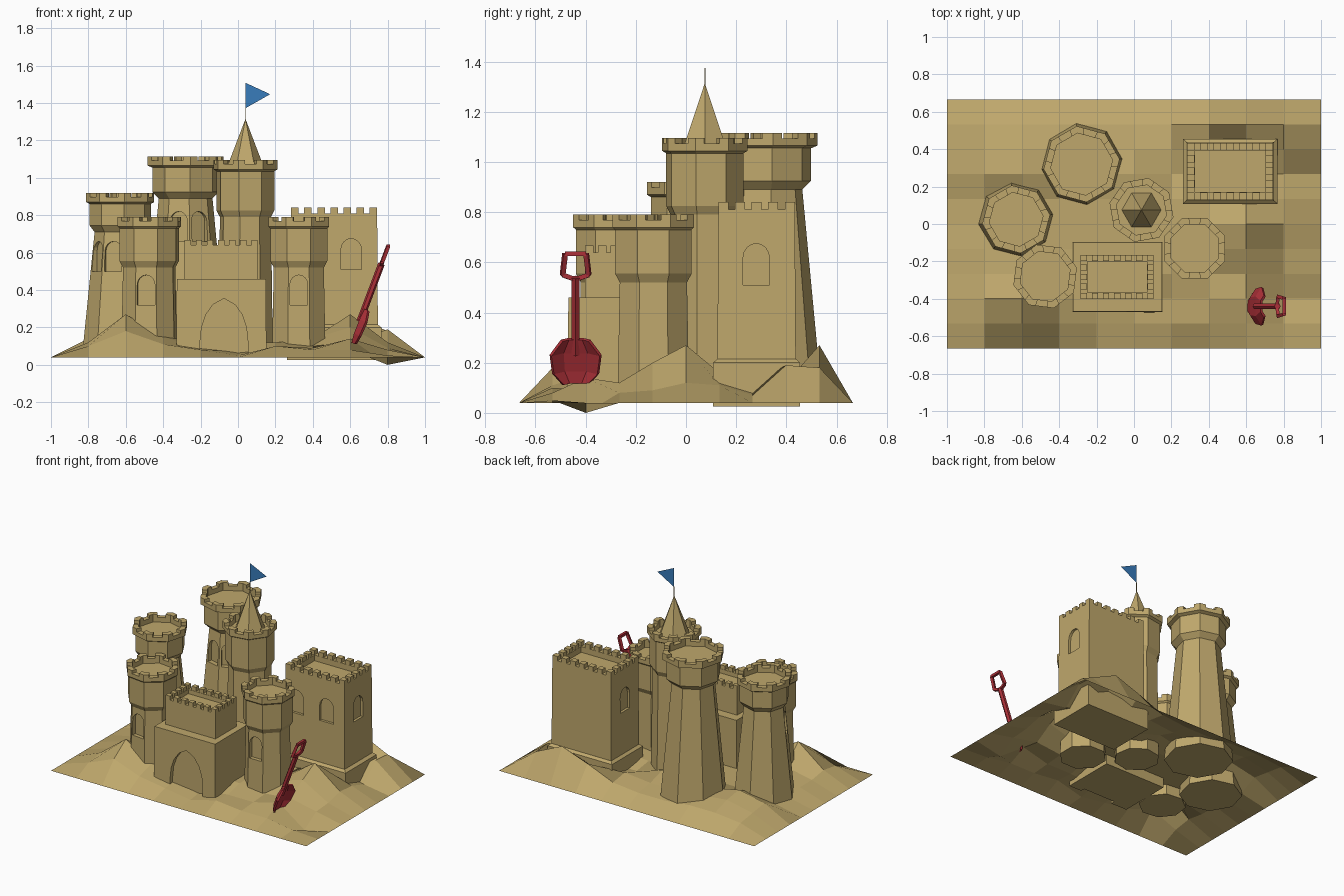
import bpy, bmesh, math
from mathutils import Vector, Matrix

if "Cube" in bpy.data.objects:
    bpy.data.objects.remove(bpy.data.objects["Cube"])


def material(name, col):
    m = bpy.data.materials.new(name)
    m.diffuse_color = (*col, 1)
    m.use_nodes = True
    m.node_tree.nodes["Principled BSDF"].inputs["Base Color"].default_value = m.diffuse_color
    return m


SAND = material("sand", (0.52, 0.39, 0.15))
RED = material("red plastic", (0.42, 0.03, 0.04))
BLUE = material("blue flag", (0.04, 0.20, 0.50))


def finish(name, bm, mat, normals=True):
    if normals:
        bmesh.ops.recalc_face_normals(bm, faces=bm.faces)
    me = bpy.data.meshes.new(name)
    bm.to_mesh(me)
    bm.free()
    me.materials.append(mat)
    ob = bpy.data.objects.new(name, me)
    bpy.context.collection.objects.link(ob)
    return ob


def prism(bm, bottom, top):
    """Closed solid between two matching rings of points."""
    a = [bm.verts.new(p) for p in bottom]
    b = [bm.verts.new(p) for p in top]
    bm.faces.new(a[::-1])
    bm.faces.new(b)
    for i in range(len(a)):
        j = (i + 1) % len(a)
        bm.faces.new((a[i], a[j], b[j], b[i]))


def stack(bm, rings):
    """Closed solid through a list of rings."""
    vs = [[bm.verts.new(p) for p in r] for r in rings]
    bm.faces.new(vs[0][::-1])
    bm.faces.new(vs[-1])
    for a, b in zip(vs, vs[1:]):
        for i in range(len(a)):
            j = (i + 1) % len(a)
            bm.faces.new((a[i], a[j], b[j], b[i]))


def rect(x0, x1, y0, y1, z):
    return [(x0, y0, z), (x1, y0, z), (x1, y1, z), (x0, y1, z)]


def inset_rect(r, d, z):
    x0, x1, y0, y1 = r
    return rect(x0 + d, x1 - d, y0 + d, y1 - d, z)


def arch(w, z0, z1, pointed):
    """Arched outline in (across, z)."""
    h = w / 2
    spring = z1 - (w * 0.9 if pointed else h * 1.1)
    pts = [(-h, z0), (h, z0)]
    for i in range(9):
        t = i / 8
        if pointed:
            s = 1 - abs(2 * t - 1)
            pts.append(((h * math.cos(s * math.pi / 2) ** 0.8 if s < 1 else 0) * (1 if t < .5 else -1),
                        spring + (z1 - spring) * (0.6 * math.sin(s * math.pi / 2) + 0.4 * s)))
        else:
            pts.append((h * math.cos(t * math.pi), spring + (z1 - spring) * math.sin(t * math.pi)))
    return pts


def carve(ob, niches):
    """Cut arched niches: (wall point x, y, facing degrees, width, z0, z1, depth, pointed)."""
    bm = bmesh.new()
    for x, y, deg, w, z0, z1, depth, pointed in niches:
        a = math.radians(deg)
        n, s = Vector((math.cos(a), math.sin(a), 0)), Vector((-math.sin(a), math.cos(a), 0))
        c = Vector((x, y, 0))
        ring = [c + s * u + Vector((0, 0, z)) for u, z in arch(w, z0, z1, pointed)]
        prism(bm, [p - n * depth for p in ring], [p + n * 0.08 for p in ring])
    cut = finish(ob.name + "_cutter", bm, SAND)
    cut.hide_render = True
    cut.hide_viewport = True
    m = ob.modifiers.new("niches", 'BOOLEAN')
    m.object, m.operation, m.solver = cut, 'DIFFERENCE', 'EXACT'


def tower(name, cx, cy, face, rb, rt, rc, rl, zc, zt, wz, wins):
    """Eight-sided tower with flared crown, parapet and merlons on the corners."""
    def at(i, r, z):
        a = math.radians(face + 22.5 + 45 * i)
        return Vector((cx + r * math.cos(a), cy + r * math.sin(a), z))
    ri, zr = rl - 0.038, zt - 0.022
    prof = [(rb, 0.05), (rt, zc), (rc, zc + 0.035), (rc, zt - 0.06), (rl, zt - 0.05),
            (rl, zr), (ri, zr), (ri, zt - 0.055)]
    bm = bmesh.new()
    stack(bm, [[at(i, r, z) for i in range(8)] for r, z in prof])
    body = finish(name, bm, SAND)
    bm = bmesh.new()
    for i in range(8):
        ring = []
        for r, order in ((rl, (-1, 0, 1)), (ri, (1, 0, -1))):
            ring += [at(i, r, 0).lerp(at(i + k, r, 0), 0.27 if k else 0) for k in order]
        prism(bm, [p + Vector((0, 0, zr - 0.005)) for p in ring], [p + Vector((0, 0, zt)) for p in ring])
    finish(name + "_merlons", bm, SAND)
    if wins:
        mid = (wz[0] + wz[1]) / 2
        ap = (rb + (rt - rb) * (mid - 0.05) / (zc - 0.05)) * math.cos(math.pi / 8)
        carve(body, [(cx + ap * math.cos(math.radians(d)), cy + ap * math.sin(math.radians(d)),
                      d, 0.095, wz[0], wz[1], 0.025, False) for d in wins])


tower("front_left_tower", -0.475, -0.28, -97, 0.155, 0.145, 0.165, 0.176, 0.52, 0.79, (0.32, 0.48), [-97])
tower("front_right_tower", 0.325, -0.13, -90, 0.155, 0.145, 0.165, 0.176, 0.52, 0.79, (0.32, 0.48), [-90])
tower("left_tower", -0.63, 0.025, -105, 0.205, 0.138, 0.165, 0.183, 0.71, 0.92, (0.50, 0.66), [-105, -150])
tower("back_tower", -0.28, 0.32, -105, 0.225, 0.145, 0.18, 0.205, 0.89, 1.115, (0.66, 0.82), [-105, -60])
tower("centre_tower", 0.04, 0.075, -80, 0.15, 0.14, 0.158, 0.175, 0.79, 1.095, None, [])


def battlements(name, r, z0, z1, nx, ny, t=0.04):
    """Blocks spaced evenly round a rectangular parapet."""
    x0, x1, y0, y1 = r
    bm = bmesh.new()

    def block(cx, cy, w, d):
        a = (cx - w / 2, cx + w / 2, cy - d / 2, cy + d / 2)
        prism(bm, rect(*a, z0 - 0.005), rect(*a, z1))
    for i in range(nx):
        for y in (y0 + t / 2, y1 - t / 2):
            block(x0 + t / 2 + (x1 - x0 - t) * i / (nx - 1), y, t, t)
    for i in range(1, ny - 1):
        for x in (x0 + t / 2, x1 - t / 2):
            block(x, y0 + t / 2 + (y1 - y0 - t) * i / (ny - 1), t, t)
    finish(name, bm, SAND)


# Square keep at the back right
K = (0.28, 0.748, 0.125, 0.438)
bm = bmesh.new()
stack(bm, [inset_rect(K, 0, 0.19), inset_rect(K, 0.004, 0.81), inset_rect(K, 0.045, 0.81),
           inset_rect(K, 0.045, 0.77)])
keep = finish("keep", bm, SAND)
carve(keep, [(0.37, K[2], -90, 0.11, 0.51, 0.675, 0.02, False),
             (0.605, K[2], -90, 0.11, 0.51, 0.675, 0.02, False),
             (K[1], 0.28, 0, 0.105, 0.51, 0.675, 0.02, False),
             (K[0], 0.28, 180, 0.105, 0.51, 0.675, 0.02, False)])
battlements("keep_merlons", (0.284, 0.744, 0.129, 0.434), 0.81, 0.84, 7, 5)
bm = bmesh.new()
stack(bm, [rect(0.262, 0.768, 0.108, 0.455, 0.025), rect(0.262, 0.768, 0.108, 0.455, 0.20),
           inset_rect(K, 0, 0.215)])
finish("keep_plinth", bm, SAND)

# Gatehouse: wide lower block, narrower upper block
G = (-0.33, 0.152, -0.472, -0.095)
U = (-0.285, 0.105, -0.402, -0.165)
bm = bmesh.new()
stack(bm, [rect(*G, 0.05), inset_rect(G, 0.003, 0.46)])
gate = finish("gatehouse", bm, SAND)
carve(gate, [(-0.075, G[2], -90, 0.255, 0.03, 0.355, 0.03, True)])
bm = bmesh.new()
stack(bm, [inset_rect(U, 0, 0.44), inset_rect(U, 0, 0.64), inset_rect(U, 0.036, 0.64),
           inset_rect(U, 0.036, 0.61)])
finish("gatehouse_top", bm, SAND)
battlements("gatehouse_merlons", U, 0.64, 0.668, 7, 5, 0.034)

# Spire, flagpole and flag
bm = bmesh.new()
bmesh.ops.create_cone(bm, cap_ends=True, segments=6, radius1=0.107, radius2=0, depth=0.28,
                      matrix=Matrix.Translation((0.04, 0.075, 1.175)) @ Matrix.Rotation(math.pi / 2, 4, 'Z'))
finish("spire", bm, SAND)
bm = bmesh.new()
bmesh.ops.create_cone(bm, cap_ends=True, segments=6, radius1=0.002, radius2=0.002, depth=0.08,
                      matrix=Matrix.Translation((0.042, 0.075, 1.335)))
finish("flagpole", bm, SAND)
bm = bmesh.new()
bm.faces.new([bm.verts.new(p) for p in ((0.04, 0.075, 1.372), (0.172, 0.075, 1.447), (0.04, 0.075, 1.508))])
finish("flag", bm, BLUE, False)

# Sand mound: 10 x 10 patch, inner heights in hundredths, back row first
H = [[10, 12, 12, 10, 10, 12, 20, 27, 18],
     [12, 16, 14, 12, 12, 14, 10, 12, 19],
     [14, 18, 14, 12, 16, 10, 10, 12, 7],
     [8, 12, 12, 12, 12, 12, 14, 16, 11],
     [8, 12, 12, 12, 12, 12, 14, 27, 12],
     [10, 12, 12, 12, 12, 12, 14, 20, 9],
     [10, 14, 14, 12, 12, 12, 10, 12, 8],
     [12, 27, 15, 9, 7, 9, 9, 14, 0],
     [10, 18, 11, 8, 5, 10, 8, 8, 5]]
bm = bmesh.new()
grid = [[bm.verts.new((-1 + 0.2 * i, 0.665 - 0.133 * j,
                       H[j - 1][i - 1] / 100 if 0 < i < 10 and 0 < j < 10 else 0.04))
         for i in range(11)] for j in range(11)]
for j in range(10):
    for i in range(10):
        bm.faces.new((grid[j + 1][i], grid[j + 1][i + 1], grid[j][i + 1], grid[j][i]))
finish("sand_mound", bm, SAND, False)

# Leaning spade: u along shaft, v across, w out of the blade
D, N = Vector((0.353, 0, 0.936)), Vector((0.936, 0, -0.353))


def sp(u, v, w=0):
    return Vector((0.605, -0.44, 0.11)) + D * u + Vector((0, v, 0)) + N * w


def bar(bm, p, q, r, n=6):
    d = q - p
    m = Matrix.Translation((p + q) / 2) @ d.to_track_quat('Z', 'Y').to_matrix().to_4x4()
    if n == 4:
        m = m @ Matrix.Rotation(math.pi / 4, 4, 'Z')
    bmesh.ops.create_cone(bm, cap_ends=True, segments=n, radius1=r, radius2=r, depth=d.length, matrix=m)


bm = bmesh.new()
rows = [[bm.verts.new(sp(u, h * k, w0 + 0.045 * abs(k) ** 2 * h / 0.1)) for k in (-1, -0.5, 0.5, 1)]
        for u, h, w0 in ((0.01, 0.05, 0), (0.06, 0.09, -0.01), (0.14, 0.1, -0.01), (0.2, 0.055, 0.0))]
for a, b in zip(rows, rows[1:]):
    for i in range(3):
        bm.faces.new((a[i], a[i + 1], b[i + 1], b[i]))
blade = finish("spade_blade", bm, RED)
s = blade.modifiers.new("thickness", 'SOLIDIFY')
s.thickness, s.offset = 0.014, 0
bm = bmesh.new()
bar(bm, sp(0.13, 0), sp(0.46, 0), 0.018)
finish("spade_shaft", bm, RED)
bm = bmesh.new()
loop = [sp(0.455, -0.012), sp(0.47, -0.052), sp(0.56, -0.042), sp(0.56, 0.042), sp(0.47, 0.052), sp(0.455, 0.012)]
for i in range(6):
    bar(bm, loop[i], loop[(i + 1) % 6], 0.013, 4)
finish("spade_grip", bm, RED)
